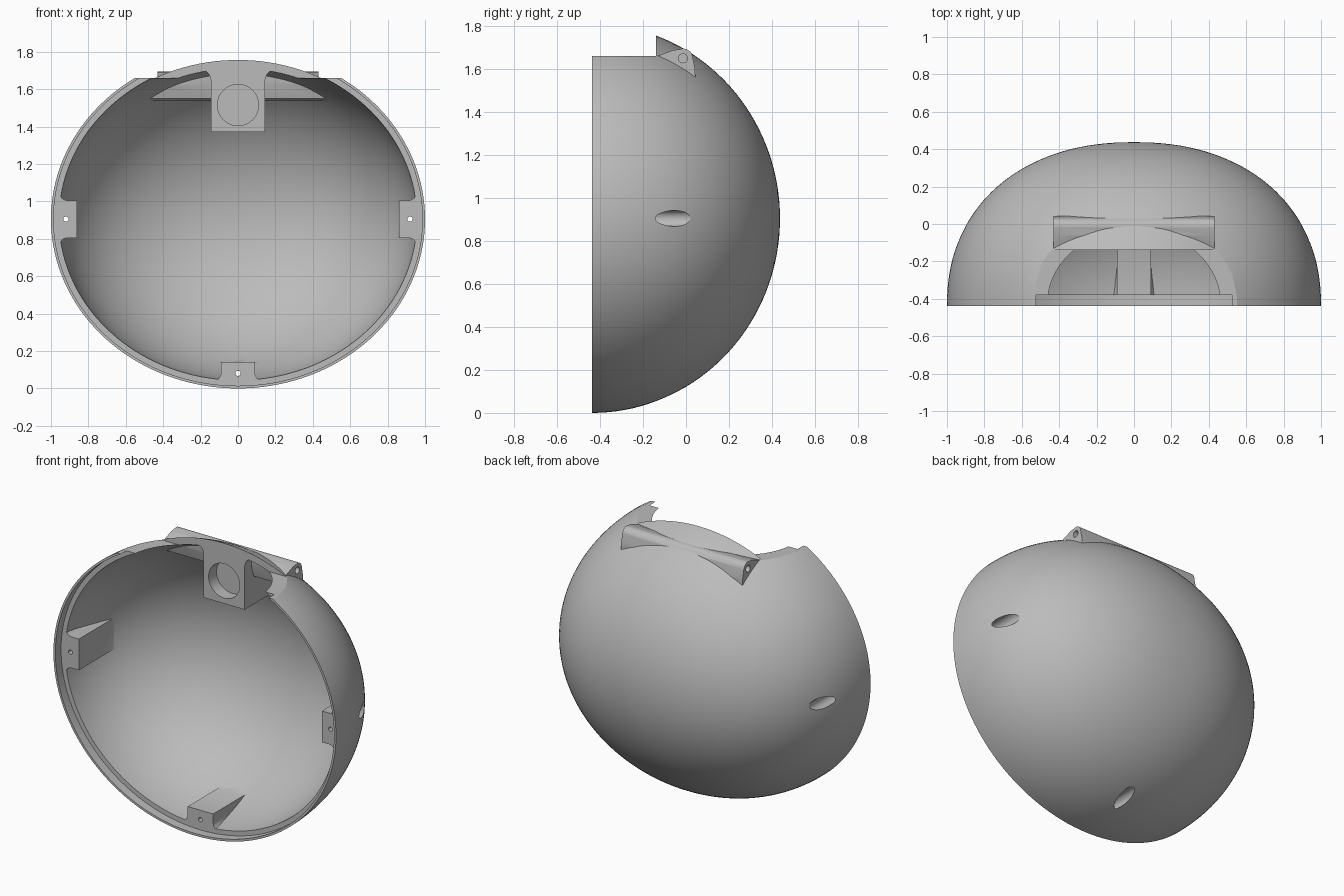
import bpy, bmesh, math

if "Cube" in bpy.data.objects:
    bpy.data.objects.remove(bpy.data.objects["Cube"])

Y0 = -0.4375            # front rim plane
CZ = 0.905              # height of the dome axis
RX, RY, RZ = 1.0, 0.875, 0.905
WALL = 0.042
CUT_Z, CUT_Y = 1.66, -0.14

grey = bpy.data.materials.new("plain_grey")
grey.diffuse_color = (0.5, 0.5, 0.5, 1)
grey.use_nodes = True
grey.node_tree.nodes["Principled BSDF"].inputs["Base Color"].default_value = grey.diffuse_color


def make(name, bm):
    bmesh.ops.recalc_face_normals(bm, faces=bm.faces[:])
    me = bpy.data.meshes.new(name)
    bm.to_mesh(me)
    bm.free()
    me.materials.append(grey)
    ob = bpy.data.objects.new(name, me)
    bpy.context.collection.objects.link(ob)
    return ob


def dome(name, off, front, n=144, rings=36):
    """Half ellipsoid, slightly fuller towards the sides, capped at y = front."""
    bm = bmesh.new()
    loops = []
    steps = ([None] if front < Y0 else []) + list(range(rings))
    for j in steps:
        ring = []
        for i in range(n):
            a = 2 * math.pi * i / n
            p = 2 + 0.2 * math.cos(a) ** 2
            ph = math.pi / 2 * (j or 0) / rings
            r, s = math.cos(ph) ** (2 / p), math.sin(ph) ** (2 / p)
            y = front if j is None else Y0 + (RY - off) * s
            ring.append(bm.verts.new(((RX - off) * r * math.cos(a), y,
                                      CZ + (RZ - off) * r * math.sin(a))))
        loops.append(ring)
    for a, b in zip(loops, loops[1:]):
        for i in range(n):
            k = (i + 1) % n
            bm.faces.new((a[i], a[k], b[k], b[i]))
    tip = bm.verts.new((0, Y0 + RY - off, CZ))
    for i in range(n):
        bm.faces.new((loops[-1][i], loops[-1][(i + 1) % n], tip))
    bm.faces.new(loops[0])
    return make(name, bm)


def prism(name, pts, lo, hi, axis):
    """Extrude a profile: axis 'y' takes (x, z) points, axis 'x' takes (y, z)."""
    bm = bmesh.new()
    put = (lambda p, t: (p[0], t, p[1])) if axis == 'y' else (lambda p, t: (t, p[0], p[1]))
    a = [bm.verts.new(put(p, lo)) for p in pts]
    b = [bm.verts.new(put(p, hi)) for p in pts]
    n = len(pts)
    for i in range(n):
        k = (i + 1) % n
        bm.faces.new((a[i], a[k], b[k], b[i]))
    bm.faces.new(a)
    bm.faces.new(b)
    return make(name, bm)


def arc(cx, cz, rx, rz, a0, a1, n=8):
    return [(cx + rx * math.cos(math.radians(a0 + (a1 - a0) * i / n)),
             cz + rz * math.sin(math.radians(a0 + (a1 - a0) * i / n))) for i in range(n + 1)]


def circle(cx, cz, r, n=32):
    return arc(cx, cz, r, r, 0, 360, n)[:-1]


def boolean(ob, tool, op):
    m = ob.modifiers.new("bool", 'BOOLEAN')
    m.operation, m.solver, m.object = op, 'EXACT', tool
    dg = bpy.context.evaluated_depsgraph_get()
    me = bpy.data.meshes.new_from_object(ob.evaluated_get(dg))
    ob.modifiers.clear()
    ob.data = me
    bpy.data.objects.remove(tool)


def flared(half, top, root, f):
    """Post profile (u, v) with concave fillets at its root, v measured inwards."""
    right = [(half, top)] + arc(half + f, root + f, f, f, 180, 270) + [(half + f, -0.1)]
    return right + [(-u, v) for u, v in reversed(right)]


# outer shell with hinge lugs
shell = dome("dome_shell", 0.0, Y0)
lug = [(-0.13, 1.58), (-0.13, 1.662), (-0.06, 1.688)] + \
      arc(-0.012, 1.652, 0.043, 0.043, 110, 10) + [(0.042, 1.60), (0.046, 1.5)]
boolean(shell, prism("lugs", lug, -0.43, 0.43, 'x'), 'UNION')

# cavity, from which the inner solid parts are left standing
cavity = dome("cavity", WALL, -0.6)
post = flared(0.09, 0.14, 0.04, 0.045)
boolean(cavity, prism("bottom_post", post, -0.38, 0.5, 'y'), 'DIFFERENCE')
side = flared(0.1, 0.14, 0.045, 0.045)
for s in (-1, 1):
    pts = [(s * (1 - v), CZ + u) for u, v in side]
    boolean(cavity, prism("side_post", pts, -0.38, 0.6, 'y'), 'DIFFERENCE')
half = [(0.145, 1.37)] + arc(0.205, 1.645, 0.06, 0.06, 180, 90) + [(0.205, 1.9)]
block = half + [(-x, z) for x, z in reversed(half)]
boolean(cavity, prism("socket_block", block, CUT_Y, 0.6, 'y'), 'DIFFERENCE')
bar = [(-0.03, 1.54), (-0.05, 1.55), (-0.07, 1.62), (-0.085, 1.8), (0.3, 1.8), (0.3, 1.54)]
boolean(cavity, prism("lug_backing", bar, -0.6, 0.6, 'x'), 'DIFFERENCE')
boolean(shell, cavity, 'DIFFERENCE')

# stepped lip round the front rim
lip = arc(0, CZ, RX - 0.014, RZ - 0.014, 0, 360, 144)[:-1]
boolean(shell, prism("lip_cut", lip, -0.6, -0.38, 'y'), 'DIFFERENCE')

# notch at the top front
notch = [(-1.2, CUT_Z), (1.2, CUT_Z), (1.2, 2.2), (-1.2, 2.2)]
boolean(shell, prism("notch_cut", notch, -0.7, CUT_Y, 'y'), 'DIFFERENCE')

# blind socket, screw holes with wide rear bores, lug pin holes
boolean(shell, prism("socket_cut", circle(0, 1.515, 0.11, 48), -0.3, -0.06, 'y'), 'DIFFERENCE')
for x, z in ((-0.92, CZ), (0.92, CZ), (0, 0.08)):
    boolean(shell, prism("screw_cut", circle(x, z, 0.014, 20), -0.6, -0.1, 'y'), 'DIFFERENCE')
    boolean(shell, prism("bore_cut", circle(x, z, 0.037), -0.22, 0.6, 'y'), 'DIFFERENCE')
for s in (-1, 1):
    lo, hi = sorted((s * 0.33, s * 0.6))
    boolean(shell, prism("pin_cut", circle(-0.014, 1.65, 0.021, 24), lo, hi, 'x'), 'DIFFERENCE')

# smooth shading with crisp edges
shell.data.shade_smooth()
shell.data.set_sharp_from_angle(angle=math.radians(30))
